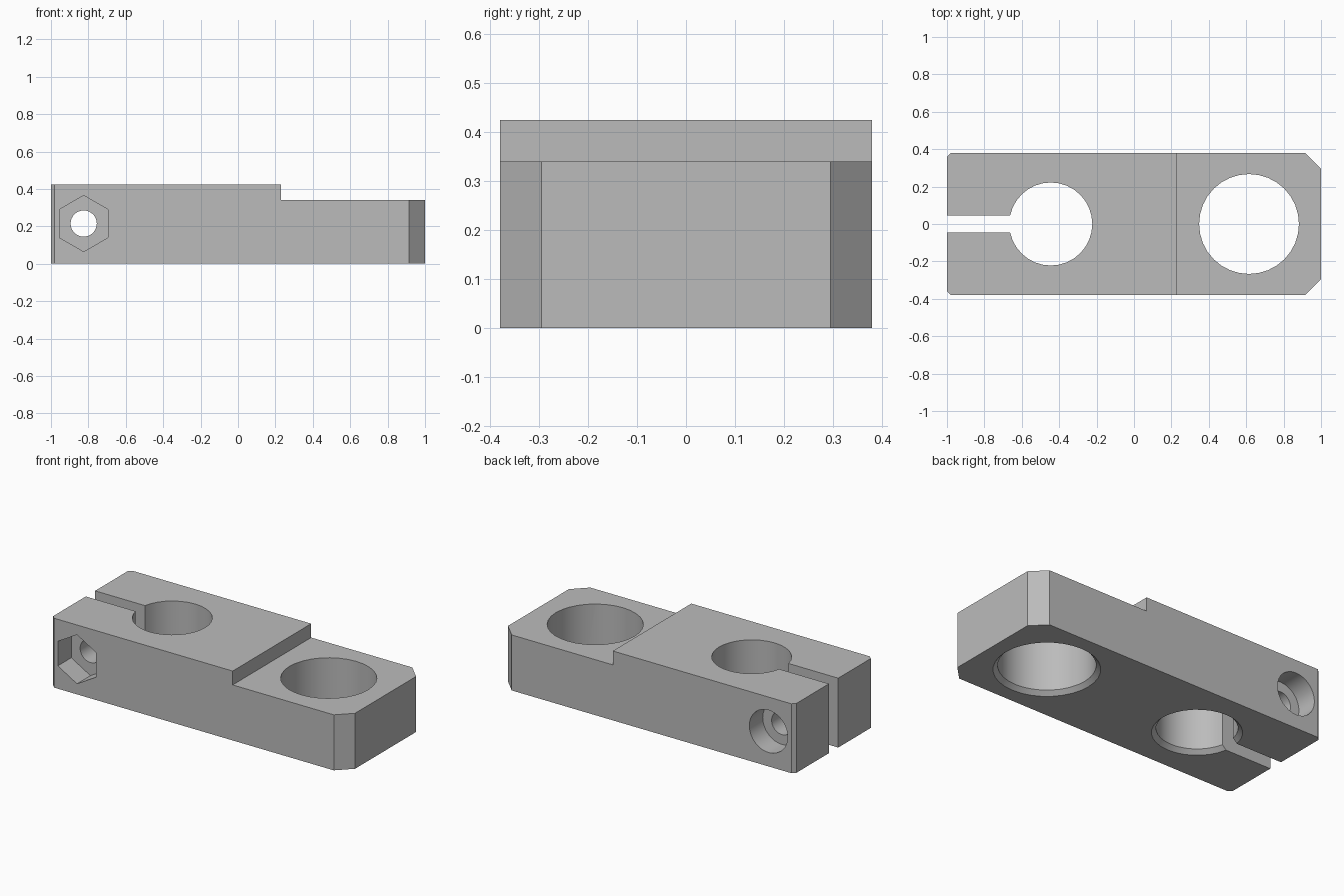
import bpy, bmesh
from math import cos, sin, pi, radians
from mathutils import Matrix, Vector

if "Cube" in bpy.data.objects:
    bpy.data.objects.remove(bpy.data.objects["Cube"])

grey = bpy.data.materials.new("machined_grey")
grey.use_nodes = True
colour = (0.5, 0.5, 0.5, 1)
grey.diffuse_color = colour
grey.node_tree.nodes["Principled BSDF"].inputs["Base Color"].default_value = colour


def add_object(name, bm):
    bmesh.ops.recalc_face_normals(bm, faces=bm.faces[:])
    mesh = bpy.data.meshes.new(name)
    bm.to_mesh(mesh)
    bm.free()
    mesh.materials.append(grey)
    obj = bpy.data.objects.new(name, mesh)
    bpy.context.collection.objects.link(obj)
    return obj


def turned(name, rings, centre, sides=32, along_y=False):
    """Closed solid of stacked (radius, offset) rings along z or y."""
    bm = bmesh.new()
    loops = []
    for r, h in rings:
        angles = [pi / 2 + 2 * pi * i / sides for i in range(sides)]
        loops.append([bm.verts.new((r * cos(a), r * sin(a), h)) for a in angles])
    for low, high in zip(loops, loops[1:]):
        for i in range(sides):
            j = (i + 1) % sides
            bm.faces.new((low[i], low[j], high[j], high[i]))
    bm.faces.new(loops[0][::-1])
    bm.faces.new(loops[-1])
    if along_y:
        bm.transform(Matrix.Rotation(-pi / 2, 4, "X"))
    bm.transform(Matrix.Translation(centre))
    return add_object(name, bm)


def box(name, low, high):
    bm = bmesh.new()
    bmesh.ops.create_cube(bm, size=1)
    low, high = Vector(low), Vector(high)
    for v in bm.verts:
        v.co = (low + high) / 2 + v.co * (high - low)
    return add_object(name, bm)


# Body: plan outline with clipped corners, extruded up
half_w, tall, low_top, step_x = 0.38, 0.425, 0.34, 0.23
big, small = 0.085, 0.02
side = [(-1, half_w - small), (-1 + small, half_w), (1 - big, half_w), (1, half_w - big)]
outline = side + [(x, -y) for x, y in reversed(side)]
bm = bmesh.new()
base = bm.faces.new([bm.verts.new((x, y, 0)) for x, y in outline])
top = bmesh.ops.extrude_face_region(bm, geom=[base])["geom"]
bmesh.ops.translate(bm, vec=(0, 0, tall), verts=[v for v in top if isinstance(v, bmesh.types.BMVert)])
body = add_object("clamp_block", bm)


def bore(radius, bevel=0.025):
    return [(radius + bevel * 2, -bevel), (radius, bevel), (radius, 0.6)]


# Cutters: step, slot, two bores with lower bevel, cross bolt hole and its pockets
bolt = (-0.825, 0, 0.215)
cutters = [
    box("step_cutter", (step_x, -1, low_top), (1.2, 1, 0.6)),
    turned("small_bore_cutter", bore(0.222), (-0.445, 0, 0)),
    turned("large_bore_cutter", bore(0.267), (0.615, 0, 0)),
    box("slot_cutter", (-1.2, -0.045, -0.1), (-0.5, 0.045, 0.6)),
    turned("bolt_cutter", [(0.07, -0.5), (0.07, 0.25), (0.13, 0.25), (0.13, 0.5)],
           bolt, along_y=True),
    turned("nut_pocket_cutter", [(0.15, -0.5), (0.15, -0.25)], bolt, sides=6, along_y=True),
]

bpy.ops.object.select_all(action="DESELECT")
body.select_set(True)
bpy.context.view_layer.objects.active = body
for cutter in cutters:
    cutter.hide_render = True
    mod = body.modifiers.new(cutter.name, "BOOLEAN")
    mod.operation = "DIFFERENCE"
    mod.solver = "EXACT"
    mod.object = cutter
    bpy.ops.object.modifier_apply(modifier=mod.name)
for cutter in cutters:
    bpy.data.objects.remove(cutter)

# Smooth bore walls, crisp edges elsewhere
bpy.ops.object.shade_smooth_by_angle(angle=radians(30))
